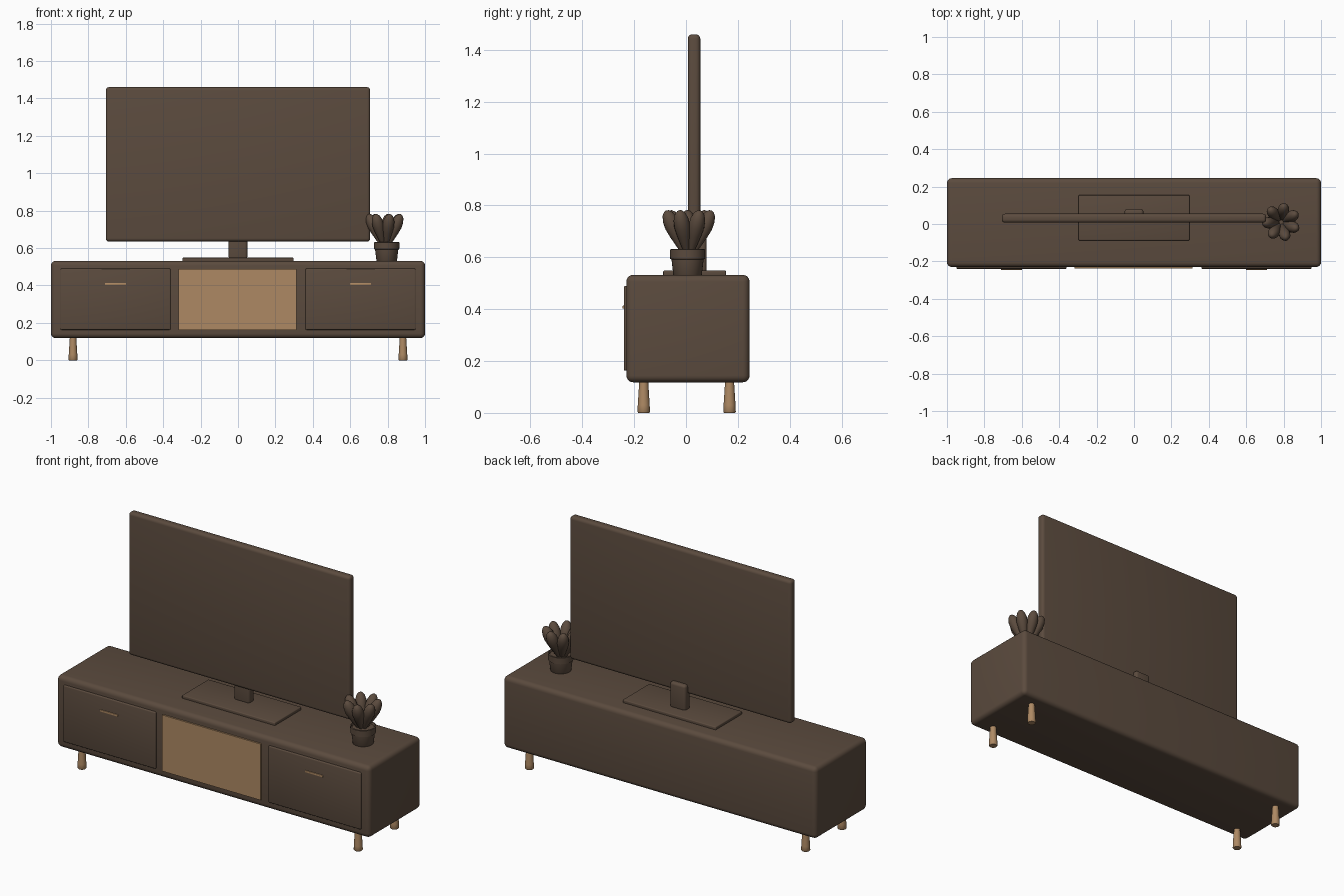
import bpy, bmesh, math
from mathutils import Matrix, Vector

cube = bpy.data.objects.get("Cube")
if cube:
    bpy.data.objects.remove(cube, do_unlink=True)


def material(name, rgb):
    m = bpy.data.materials.new(name)
    m.use_nodes = True
    m.diffuse_color = (*rgb, 1)
    m.node_tree.nodes["Principled BSDF"].inputs["Base Color"].default_value = (*rgb, 1)
    return m


BROWN = material("dark brown", (0.105, 0.07, 0.048))
TAN = material("light wood", (0.42, 0.25, 0.125))


def finish(name, bm, mat):
    """Turn a bmesh into a smooth-shaded object with sharp edges kept."""
    bmesh.ops.recalc_face_normals(bm, faces=bm.faces)
    mesh = bpy.data.meshes.new(name)
    bm.to_mesh(mesh)
    bm.free()
    mesh.materials.append(mat)
    obj = bpy.data.objects.new(name, mesh)
    bpy.context.collection.objects.link(obj)
    bpy.ops.object.select_all(action='DESELECT')
    obj.select_set(True)
    bpy.context.view_layer.objects.active = obj
    bpy.ops.object.shade_smooth_by_angle(angle=math.radians(40))
    return obj


def box(name, x, y, z, mat, radius=0.0, segments=4):
    """Rounded box between the given (low, high) limits."""
    bm = bmesh.new()
    bmesh.ops.create_cube(bm, size=1)
    for v in bm.verts:
        v.co = Vector([(a + b) / 2 + c * (b - a) for (a, b), c in zip((x, y, z), v.co)])
    if radius:
        bmesh.ops.bevel(bm, geom=bm.edges[:], offset=radius, segments=segments,
                        profile=0.5, affect='EDGES')
    return finish(name, bm, mat)


def lathe(name, profile, mat, matrix, steps=24):
    """Spin a (radius, height) profile around z, then place it."""
    bm = bmesh.new()
    verts = [bm.verts.new((r, 0, h)) for r, h in profile]
    edges = [bm.edges.new(pair) for pair in zip(verts, verts[1:])]
    bmesh.ops.spin(bm, geom=verts + edges, cent=(0, 0, 0), axis=(0, 0, 1),
                   angle=math.tau, steps=steps)
    bmesh.ops.remove_doubles(bm, verts=bm.verts, dist=0.0001)
    bm.transform(matrix)
    return finish(name, bm, mat)


# Cabinet body
box("cabinet", (-1, 1), (-0.23, 0.245), (0.118, 0.532), BROWN, 0.026, 5)

# Drawer fronts, handles and legs, mirrored left and right
leg_profile = [(0, 0), (0.021, 0), (0.024, 0.004), (0.023, 0.03), (0.017, 0.125), (0, 0.125)]
for side, s in (("right", -1), ("left", 1)):
    box(f"{side}_drawer_front", sorted((s * 0.36, s * 0.95)), (-0.24, -0.22),
        (0.163, 0.49), BROWN, 0.006, 3)
    box(f"{side}_handle", sorted((s * 0.598, s * 0.712)), (-0.245, -0.23),
        (0.402, 0.414), TAN, 0.003, 2)
    for end, y in (("front", -0.163), ("back", 0.168)):
        lathe(f"{end}_{side}_leg", leg_profile, TAN, Matrix.Translation((s * 0.882, y, 0)))

# Middle panel
box("middle_panel", (-0.317, 0.312), (-0.239, -0.22), (0.163, 0.487), TAN)

# Television on its stand
box("screen", (-0.707, 0.707), (0.007, 0.055), (0.635, 1.46), BROWN, 0.017)
box("stand_plate", (-0.297, 0.297), (-0.088, 0.154), (0.526, 0.549), BROWN, 0.005, 3)
box("stand_neck", (-0.05, 0.05), (0.03, 0.08), (0.54, 0.69), BROWN, 0.014)

# Plant pot
pot = Vector((0.795, 0.006, 0.53))
lathe("plant_pot", [(0, 0), (0.053, 0), (0.055, 0.003), (0.062, 0.062), (0.067, 0.064),
                    (0.068, 0.1), (0.062, 0.102), (0.058, 0.09), (0, 0.09)],
      BROWN, Matrix.Translation(pot), 32)

# Plump leaves leaning outwards in a ring
leaf_profile = [(0, 0), (0.012, 0.008), (0.018, 0.035), (0.026, 0.075), (0.031, 0.11),
                (0.029, 0.14), (0.021, 0.163), (0.01, 0.175), (0, 0.178)]
LEAVES = 7
for i in range(LEAVES):
    turn = Matrix.Rotation(math.radians(80) + math.tau * i / LEAVES, 4, 'Z')
    lean = Matrix.Rotation(math.radians(24), 4, 'Y')
    place = Matrix.Translation(pot + Vector((-0.008, 0.004, 0.088)))
    lathe(f"leaf_{i + 1}", leaf_profile, BROWN,
          place @ turn @ Matrix.Translation((0.018, 0, 0)) @ lean, 16)
